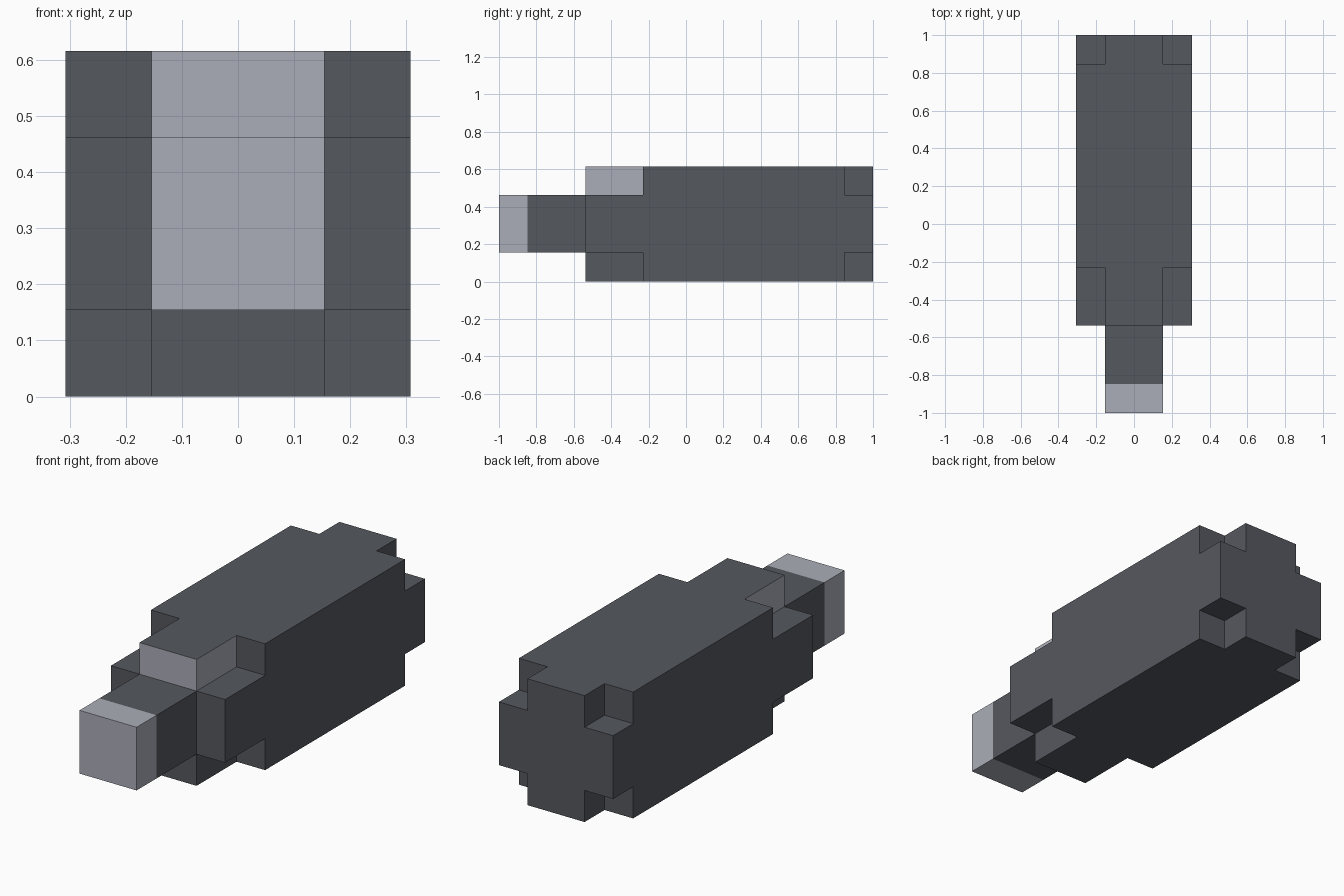
import bpy
import bmesh
from mathutils import Matrix, Vector

U = 2 / 13  # one block unit; the whole model is 13 units long

old = bpy.data.objects.get("Cube")
if old:
    bpy.data.objects.remove(old, do_unlink=True)


def material(name, rgb):
    m = bpy.data.materials.new(name)
    m.use_nodes = True
    m.diffuse_color = (*rgb, 1)
    m.node_tree.nodes["Principled BSDF"].inputs["Base Color"].default_value = (*rgb, 1)
    return m


DARK = material("dark grey", (0.091, 0.098, 0.114))
LIGHT = material("light grey", (0.407, 0.420, 0.479))


def boxes(name, ranges, *mats):
    """One object made of boxes, each given as x, y and z ranges in block units."""
    bm = bmesh.new()
    for r in ranges:
        size = Vector([(b - a) * U for a, b in r])
        mid = Vector([(a + b) / 2 * U for a, b in r])
        bmesh.ops.create_cube(bm, size=1, matrix=Matrix.Translation(mid) @ Matrix.Diagonal((*size, 1)))
    mesh = bpy.data.meshes.new(name)
    bm.to_mesh(mesh)
    bm.free()
    for m in mats:
        mesh.materials.append(m)
    obj = bpy.data.objects.new(name, mesh)
    bpy.context.collection.objects.link(obj)
    return obj


# Main body, with a block notched out of all eight corners
body = boxes("body", [((-2, 2), (-3.5, 6.5), (0, 4))], DARK, LIGHT)
cutter = boxes("corner_cutter", [(x, y, z)
                                 for x in ((-3, -1), (1, 3))
                                 for y in ((-5, -1.5), (5.5, 8))
                                 for z in ((-1, 1), (3, 5))], DARK)
cutter.hide_render = True
mod = body.modifiers.new("corner_notches", "BOOLEAN")
mod.operation = "DIFFERENCE"
mod.solver = "EXACT"
mod.object = cutter
bpy.context.view_layer.objects.active = body
body.select_set(True)
bpy.ops.object.modifier_apply(modifier=mod.name)
bpy.data.objects.remove(cutter, do_unlink=True)

# Light front and sides on the raised block above the neck
bm = bmesh.new()
bm.from_mesh(body.data)
front = [f for f in bm.faces if f.normal.y < -0.9 and f.calc_center_median().y < -3.4 * U]
geom = set(front)
for f in front:
    geom.update(f.edges, f.verts)
bmesh.ops.bisect_plane(bm, geom=list(geom), dist=1e-4,
                       plane_co=(0, 0, 3 * U), plane_no=(0, 0, 1))
bm.normal_update()
for f in bm.faces:
    c = f.calc_center_bounds() / U
    lip = c.z > 3.1 and c.y < -1.6 and abs(c.x) < 1.1 and abs(f.normal.z) < 0.5
    f.material_index = 1 if lip else 0
bm.to_mesh(body.data)
bm.free()

# Neck and light tip
boxes("neck", [((-1, 1), (-5.5, -3.5), (1, 3))], DARK)
boxes("tip", [((-1, 1), (-6.5, -5.5), (1, 3))], LIGHT)
